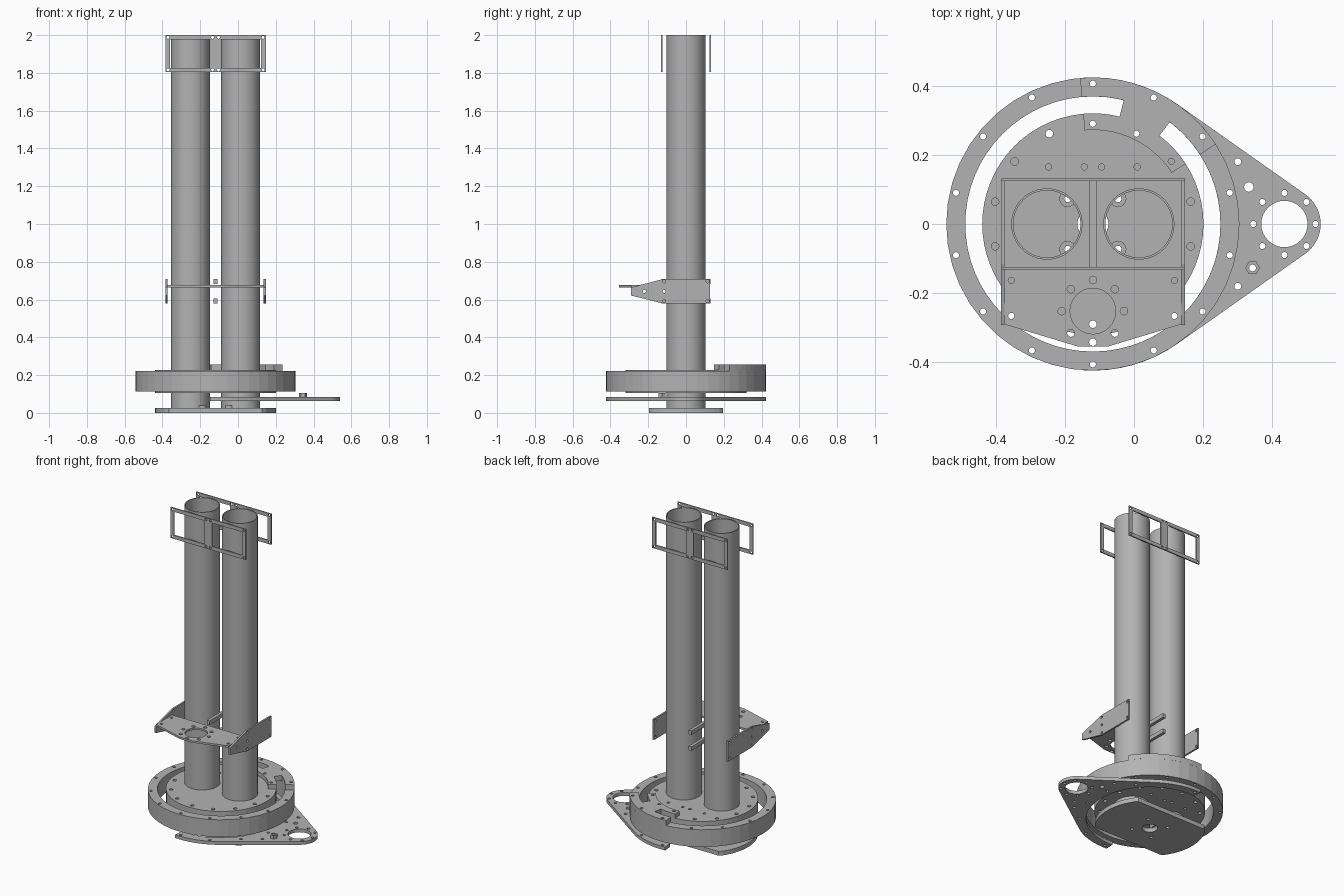
import bpy, bmesh
from math import sin, cos, radians, acos, degrees
from mathutils import Matrix

cube = bpy.data.objects.get("Cube")
if cube:
    bpy.data.objects.remove(cube)

grey = bpy.data.materials.new("plain_grey")
grey.use_nodes = True
GREY = (0.45, 0.45, 0.45, 1)
grey.diffuse_color = GREY
grey.node_tree.nodes["Principled BSDF"].inputs["Base Color"].default_value = GREY

CX = -0.119                       # axis of the turntable and tube pair
TUBES = (CX - 0.133, CX + 0.133)  # tube centres in x
TUBE_R = 0.103
FLAT = Matrix.Identity(4)
FACE_Y = Matrix(((1, 0, 0, 0), (0, 0, 1, 0), (0, 1, 0, 0), (0, 0, 0, 1)))
FACE_X = Matrix(((0, 0, 1, 0), (1, 0, 0, 0), (0, 1, 0, 0), (0, 0, 0, 1)))


def arc(x, y, r, a0, a1, n):
    return [(x + r * cos(radians(a0 + (a1 - a0) * i / n)),
             y + r * sin(radians(a0 + (a1 - a0) * i / n))) for i in range(n + 1)]


def circle(x, y, r, n=12):
    return arc(x, y, r, 0, 360, n)[:-1]


def rect(x0, x1, y0, y1):
    return [(x0, y0), (x1, y0), (x1, y1), (x0, y1)]


def bolt_circle(x, y, r, count, start=90, size=0.009):
    return [circle(*p, size) for p in arc(x, y, r, start, start + 360, count)[:-1]]


def plate(name, outline, holes, w0, w1, frame=FLAT, smooth=False):
    """Extrude a filled outline with holes from w0 to w1 along the frame normal."""
    cu = bpy.data.curves.new(name, "CURVE")
    cu.dimensions, cu.fill_mode = "2D", "BOTH"
    cu.extrude = (w1 - w0) / 2
    for pts in [outline] + holes:
        sp = cu.splines.new("POLY")
        sp.points.add(len(pts) - 1)
        for p, (u, v) in zip(sp.points, pts):
            p.co = (u, v, 0, 1)
        sp.use_cyclic_u = True
    tmp = bpy.data.objects.new(name + "_curve", cu)
    bpy.context.collection.objects.link(tmp)
    dg = bpy.context.evaluated_depsgraph_get()
    me = bpy.data.meshes.new_from_object(tmp.evaluated_get(dg))
    bpy.data.objects.remove(tmp)
    bpy.data.curves.remove(cu)
    me.name = name
    me.transform(frame @ Matrix.Translation((0, 0, (w0 + w1) / 2)))
    bm = bmesh.new()
    bm.from_mesh(me)
    bmesh.ops.remove_doubles(bm, verts=bm.verts, dist=1e-5)
    bmesh.ops.recalc_face_normals(bm, faces=bm.faces)
    for f in bm.faces:
        f.smooth = False
    bm.to_mesh(me)
    bm.free()
    me.materials.clear()
    me.materials.append(grey)
    ob = bpy.data.objects.new(name, me)
    bpy.context.collection.objects.link(ob)
    if smooth:
        bpy.ops.object.select_all(action="DESELECT")
        ob.select_set(True)
        bpy.context.view_layer.objects.active = ob
        bpy.ops.object.shade_smooth_by_angle(angle=radians(30))
    return ob


# Base plate: disc with flats front and back
base = [(x, max(-0.195, min(0.195, y))) for x, y in circle(CX, 0, 0.32, 64)]
bolts = [(CX + sx * 0.073, sy * 0.073) for sx in (-1, 1) for sy in (-1, 1)]
plate("base_plate", base, [circle(CX, 0, 0.045, 24)] + [circle(*b, 0.01) for b in bolts],
      0, 0.027)
for i, b in enumerate(bolts):
    plate(f"base_washer_{i + 1}", circle(*b, 0.024, 16), [circle(*b, 0.01)], 0.027, 0.04)

# Lower arm: half ring drawn out to a rounded tip
R, TIP_R, TIP_X = 0.424, 0.105, 0.435
t = degrees(acos((R - TIP_R) / (TIP_X - CX)))
END = 94
arm = (arc(TIP_X, 0, TIP_R, -t, t, 14) + arc(CX, 0, R, t, END, 8)
       + arc(CX, 0, 0.369, END, -END, 36) + arc(CX, 0, R, -END, -t, 8))
arm_holes = [circle(TIP_X, 0, 0.067, 32)] + bolt_circle(TIP_X, 0, 0.09, 8)
arm_holes += [circle(0.3, s * 0.18, 0.01) for s in (-1, 1)]
arm_holes += [circle(0.332, 0.107, 0.014), circle(0.343, -0.127, 0.01)]
arm_holes += [circle(*p, 0.009) for p in arc(CX, 0, 0.406, -90, 90, 7)]
plate("lower_arm", arm, arm_holes, 0.062, 0.083)
plate("arm_nut", circle(0.343, -0.127, 0.021, 6), [circle(0.343, -0.127, 0.01)], 0.083, 0.105)

# Outer ring and inner turntable disc
plate("outer_ring", circle(CX, 0, R, 44),
      [circle(CX, 0, 0.369, 64)] + bolt_circle(CX, 0, 0.406, 14), 0.112, 0.222)
disc_holes = [circle(x, 0, TUBE_R - 0.002, 40) for x in TUBES] + bolt_circle(CX, 0, 0.29, 14, size=0.011)
disc_holes += [circle(CX + dx, 0.165, 0.009) for dx in (-0.128, -0.025, 0.025, 0.128)]
plate("turntable_disc", circle(CX, 0, 0.32, 64), disc_holes, 0.106, 0.227)

# Raised stop bridging ring and disc
A0, A1, B0, B1 = 33, 95, 53, 76
stop = (arc(CX, 0, R, A0, A1, 12) + arc(CX, 0, 0.369, A1, B1, 5) + arc(CX, 0, 0.32, B1, A1, 5)
        + arc(CX, 0, 0.272, A1, A0, 14) + arc(CX, 0, 0.32, A0, B0, 5) + arc(CX, 0, 0.369, B0, A0, 5))
stop_holes = [circle(*p, 0.009) for r in (0.29, 0.406)
              for p in arc(CX, 0, r, 90, 90 - 360 / 7, 2)]
plate("stop_bracket", stop, stop_holes, 0.222, 0.255)

# Twin tubes, open at both ends
for name, x in zip(("right_tube", "left_tube"), TUBES):
    plate(name, circle(x, 0, TUBE_R, 48), [circle(x, 0, TUBE_R - 0.006, 48)], 0.027, 2.0, smooth=True)

# Top frames: two-window plates front and back
X0, X1 = CX - 0.266, CX + 0.266
windows = [rect(X0 + 0.025, CX - 0.026, 1.827, 1.977), rect(CX + 0.026, X1 - 0.025, 1.827, 1.977)]
frame_holes = [circle(CX + dx, z, 0.008) for dx in (-0.252, -0.016, 0.016, 0.252)
               for z in (1.816, 1.988)]
for name, y in (("front_top_frame", -0.132), ("back_top_frame", 0.124)):
    plate(name, rect(X0, X1, 1.804, 2.0), windows + frame_holes, y, y + 0.008, FACE_Y)

# Middle shelf with large round opening
shelf = [(X0 + 0.01, -0.13), (X0 + 0.01, -0.29), (CX - 0.045, -0.354), (CX + 0.045, -0.354),
         (X1 - 0.01, -0.29), (X1 - 0.01, -0.13)]
shelf_holes = [circle(CX, -0.252, 0.066, 32)] + bolt_circle(CX, -0.252, 0.09, 8, size=0.011)
shelf_holes += [circle(CX + s * 0.236, y, 0.009) for s in (-1, 1) for y in (-0.163, -0.266)]
plate("middle_shelf", shelf, shelf_holes, 0.664, 0.676)

# Tapered side plates of the shelf
side = [(-0.292, 0.622), (-0.116, 0.578), (0.127, 0.578), (0.127, 0.71), (-0.116, 0.71), (-0.292, 0.664)]
side_holes = [circle(y, z, 0.008) for y in (-0.116, 0.114) for z in (0.592, 0.696)]
side_holes += [circle(y, 0.643, 0.008) for y in (-0.22, -0.116)]
for name, x in (("right_side_plate", X0), ("left_side_plate", X1 - 0.011)):
    plate(name, side, side_holes, x, x + 0.011, FACE_X)

# Spacer bars running between the tubes
for name, z in (("lower_spacer_bar", 0.58), ("upper_spacer_bar", 0.682)):
    plate(name, rect(CX - 0.01, CX + 0.01, -0.13, 0.13), [], z, z + 0.026)
